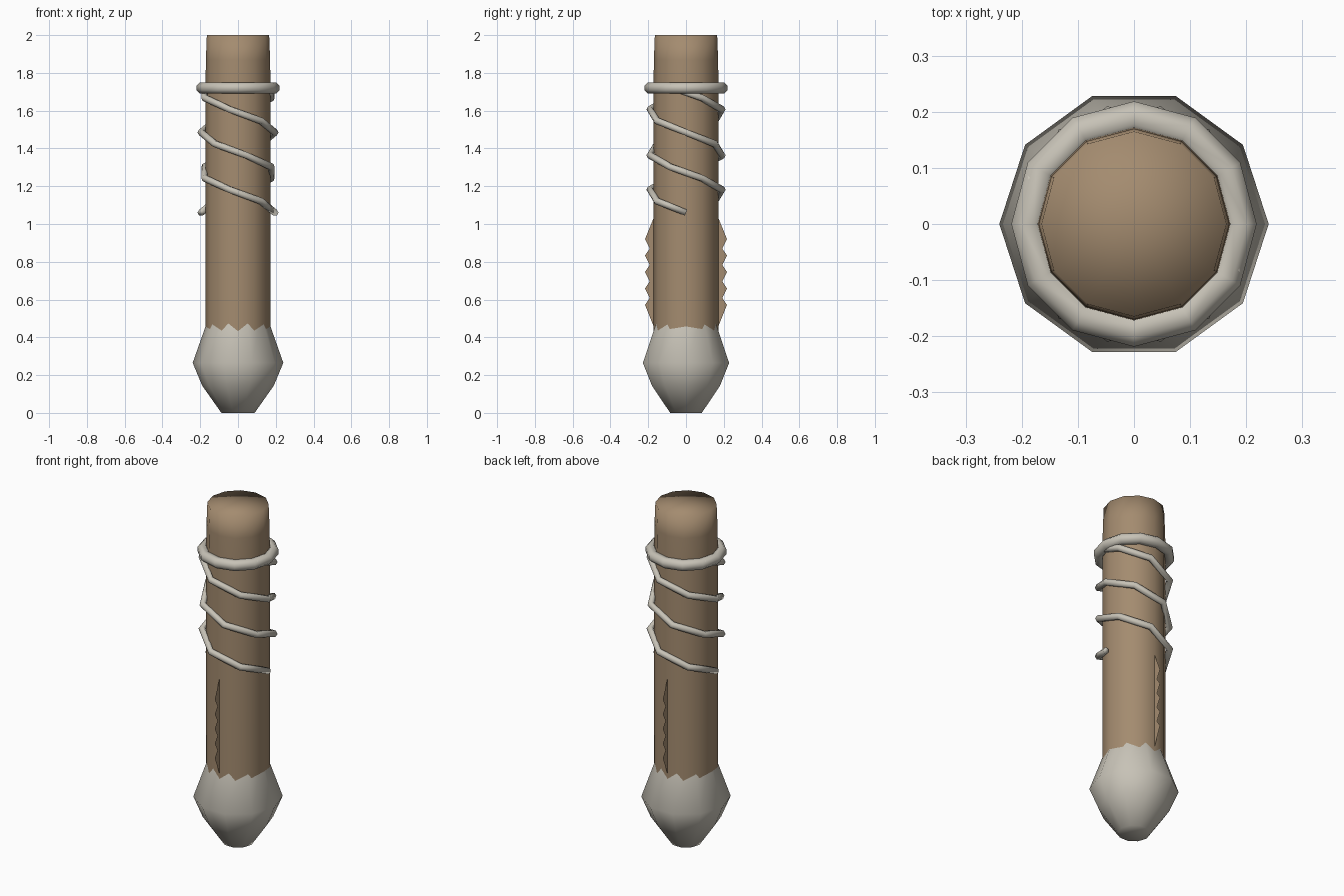
import bpy
import bmesh
from math import cos, sin, tau
from mathutils import Vector

if "Cube" in bpy.data.objects:
    bpy.data.objects.remove(bpy.data.objects["Cube"], do_unlink=True)


def material(name, rgb):
    m = bpy.data.materials.new(name)
    m.use_nodes = True
    m.diffuse_color = (*rgb, 1)
    m.node_tree.nodes["Principled BSDF"].inputs["Base Color"].default_value = (*rgb, 1)
    return m


WOOD = material("warm_brown", (0.37, 0.26, 0.16))
STONE = material("pale_grey", (0.57, 0.54, 0.47))


def finish(bm, name, mat, smooth=True):
    bmesh.ops.remove_doubles(bm, verts=bm.verts, dist=0.0005)
    bmesh.ops.recalc_face_normals(bm, faces=bm.faces)
    for f in bm.faces:
        f.smooth = smooth
    mesh = bpy.data.meshes.new(name)
    bm.to_mesh(mesh)
    bm.free()
    mesh.materials.append(mat)
    obj = bpy.data.objects.new(name, mesh)
    bpy.context.collection.objects.link(obj)
    return obj


def bridge(bm, rings):
    for a, b in zip(rings, rings[1:]):
        for i in range(len(a)):
            j = (i + 1) % len(a)
            bm.faces.new((a[i], a[j], b[j], b[i]))


def lathe(name, profile, sides, mat):
    """Turn (radius, height) points around the z axis."""
    bm = bmesh.new()
    rings = [[bm.verts.new((r * cos(tau * i / sides), r * sin(tau * i / sides), z))
              for i in range(sides)] for r, z in profile]
    bridge(bm, rings)
    bmesh.ops.dissolve_degenerate(bm, edges=bm.edges, dist=0.0005)
    return finish(bm, name, mat)


def tube(name, path, radius, sides, mat):
    """Sweep a round section along a path, with closed ends."""
    bm = bmesh.new()
    rings = []
    for i, p in enumerate(path):
        along = (path[min(i + 1, len(path) - 1)] - path[max(i - 1, 0)]).normalized()
        out = Vector((p.x, p.y, 0)).normalized()
        up = along.cross(out).normalized()
        rings.append([bm.verts.new(p + radius * (out * cos(tau * k / sides) + up * sin(tau * k / sides)))
                      for k in range(sides)])
    bridge(bm, rings)
    bm.faces.new(rings[0])
    bm.faces.new(rings[-1])
    return finish(bm, name, mat)


# Wooden shaft with a softly shaded end cap
lathe("shaft", [(0.172, 0.3), (0.172, 1.72), (0.17, 1.87), (0.165, 2), (0, 2)], 12, WOOD)

# Bulbous foot, its upper edge sinking into the shaft
lathe("foot_bulb", [(0, 0), (0.088, 0), (0.19, 0.145), (0.24, 0.265), (0.15, 0.52)], 10, STONE)

# Collar ring
collar = [(0.19 + 0.031 * cos(tau * k / 8 + tau / 16), 1.72 + 0.031 * sin(tau * k / 8 + tau / 16))
          for k in range(9)]
lathe("collar_ring", collar, 12, STONE)

# Two cords winding up the shaft to the collar, half a turn apart
for name, start in (("left_cord", 0), ("right_cord", tau / 2)):
    path = []
    for i in range(12):
        turn = i / 7
        angle = start - tau * turn
        path.append(Vector((0.196 * cos(angle), 0.196 * sin(angle), 1.06 + 0.425 * turn)))
    tube(name, path, 0.019, 6, STONE)

# Flat serrated fins on the front and back
for name, side in (("front_fin", -1), ("back_fin", 1)):
    outline = [(0.16, 1.03), (0.172, 1.03)]
    for i in range(5):
        z = 0.92 - 0.087 * i
        outline.append((0.217, z))
        if i < 4:
            outline.append((0.192, z - 0.05))
    outline += [(0.172, 0.46), (0.16, 0.46)]
    bm = bmesh.new()
    bm.faces.new([bm.verts.new((0, side * y, z)) for y, z in outline])
    finish(bm, name, WOOD, smooth=False)
